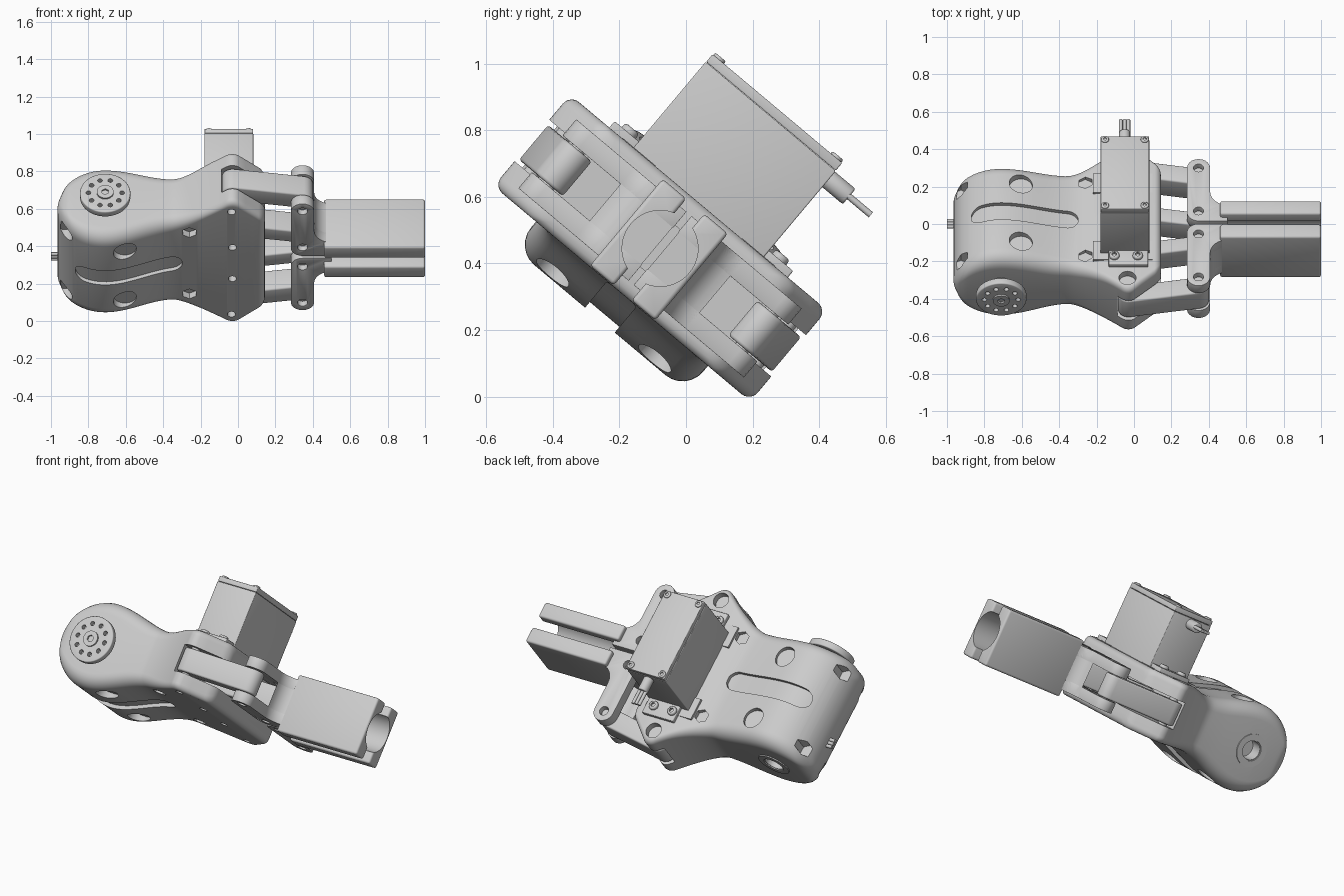
import bpy, bmesh
from math import sin, cos, pi, sqrt, radians
from mathutils import Matrix

if "Cube" in bpy.data.objects:
    bpy.data.objects.remove(bpy.data.objects["Cube"])

# Local frame: x along gripper, y across the jaws, z toward the motor
PLACE = Matrix.Rotation(radians(-40), 4, 'X') @ Matrix.Translation((0, -0.345, 0))
AXIS = {'x': Matrix.Rotation(pi / 2, 4, 'Y'), 'y': Matrix.Rotation(-pi / 2, 4, 'X'), 'z': Matrix.Identity(4)}


def finish(name, bm):
    bmesh.ops.recalc_face_normals(bm, faces=bm.faces)
    me = bpy.data.meshes.new(name)
    bm.to_mesh(me)
    bm.free()
    ob = bpy.data.objects.new(name, me)
    bpy.context.collection.objects.link(ob)
    return ob


def loft(name, rings):
    bm = bmesh.new()
    vs = [[bm.verts.new(p) for p in ring] for ring in rings]
    n = len(vs[0])
    for a, b in zip(vs, vs[1:]):
        for i in range(n):
            bm.faces.new((a[i], a[(i + 1) % n], b[(i + 1) % n], b[i]))
    bm.faces.new(vs[0])
    bm.faces.new(vs[-1])
    return finish(name, bm)


def apply_mods(ob):
    bpy.context.view_layer.objects.active = ob
    for m in list(ob.modifiers):
        bpy.ops.object.modifier_apply(modifier=m.name)


def bevel(ob, w, seg=3):
    m = ob.modifiers.new('bevel', 'BEVEL')
    m.width, m.segments, m.limit_method, m.angle_limit = w, seg, 'ANGLE', radians(40)
    apply_mods(ob)
    return ob


def prism(name, pts, z0, z1, bev=0):
    ob = loft(name, [[(x, y, z) for x, y in pts] for z in (z0, z1)])
    return bevel(ob, bev) if bev else ob


def box(name, x0, x1, y0, y1, z0, z1, bev=0):
    return prism(name, [(x0, y0), (x1, y0), (x1, y1), (x0, y1)], z0, z1, bev)


def cyl(name, c, r, depth, axis='z', n=32, bev=0):
    bm = bmesh.new()
    bmesh.ops.create_cone(bm, cap_ends=True, segments=n, radius1=r, radius2=r, depth=depth,
                          matrix=Matrix.Translation(c) @ AXIS[axis])
    ob = finish(name, bm)
    return bevel(ob, bev) if bev else ob


def cut(ob, *cutters):
    for c in cutters:
        m = ob.modifiers.new('cut', 'BOOLEAN')
        m.operation, m.solver, m.object = 'DIFFERENCE', 'EXACT', c
        apply_mods(ob)
        bpy.data.objects.remove(c)


def arc(cx, cy, r, a0, a1, n=10):
    return [(cx + r * cos(a0 + (a1 - a0) * i / n), cy + r * sin(a0 + (a1 - a0) * i / n)) for i in range(n + 1)]


def step(a, b, x):
    t = min(1, max(0, (x - a) / (b - a)))
    return t * t * (3 - 2 * t)


def edge_round(d, r):
    return r - sqrt(max(0, r * r - (r - d) ** 2)) if d < r else 0


# Main housing: barrel-shaped tail flowing into a wide hexagonal front
XC, VC, R = -0.71, 0.264, 0.255


def limits(x):
    if x < XC:
        h = max(0.012, sqrt(max(0, R * R - (x - XC) ** 2)))
        return VC - h, VC + h
    t = step(-0.71, -0.3, x)
    e = edge_round(0.145 - x, 0.035)
    lo = VC - R + (0.112 - VC + R) * t
    hi = VC + R + (0.445 - VC - R) * t + 0.025 * step(-0.32, -0.12, x)
    return lo + e, hi - e


def half_width(x):
    if x < -0.36:
        w = 0.337
    elif x < -0.06:
        w = 0.337 + 0.157 * ((x + 0.36) / 0.30) ** 1.5
    elif x < 0:
        w = 0.494 + 0.009 * (1 - ((x + 0.03) / 0.03) ** 2)
    else:
        w = 0.494 - 0.134 * x / 0.145
    return w - edge_round(x - XC + R, 0.07) - edge_round(0.145 - x, 0.03)


def section(x):
    w, (lo, hi) = half_width(x), limits(x)
    r = min(0.08 - 0.045 * step(-0.5, -0.1, x), (hi - lo) * 0.45)
    pts = []
    for i, (sy, z) in enumerate(((1, hi), (-1, hi), (-1, lo), (1, lo))):
        pts += arc(sy * (w - r), z + (-r if i < 2 else r), r, i * pi / 2, (i + 1) * pi / 2, 6)
    return [(x, y, z) for y, z in pts]


xs = [XC - R * cos(i * pi / 40) for i in range(20)] + [XC + i * 0.02 for i in range(33)]
xs += [-0.06, -0.05, -0.04, -0.03, -0.02, -0.01, 0, 0.04, 0.08, 0.109, 0.117, 0.126, 0.135, 0.141, 0.145]
body = loft('housing', [section(x) for x in xs])
cut(body, box('slot', -0.088, 0.4, -0.7, 0.7, 0.21, 0.372))

# Housing details: wavy grooves, round and hexagonal pockets
for top in (0, 1):
    s = 1 if top else -1
    rings = []
    for i in range(31):
        x = -0.585 - 0.285 * cos(pi * i / 30)
        d = min(x + 0.872, -0.298 - x)
        w = 0.058 if d > 0.058 else sqrt(0.058 ** 2 - (0.058 - d) ** 2)
        z = limits(x)[top] - s * 0.022
        rings.append([(x, -w, z), (x, w, z), (x, w, VC + s * 0.4), (x, -w, VC + s * 0.4)])
    cut(body, loft('groove', rings))
    for y in (-1, 1):
        cut(body, cyl('c', (-0.605, y * 0.2, VC + s * 0.31), 0.062, 0.2),
            cyl('c', (-0.26, y * 0.255, 0.29 + s * 0.24), 0.04, 0.2, n=6),
            cyl('c', (-0.925, y * 0.245, VC + s * 0.29), 0.04, 0.4, n=6 if top else 24),
            cyl('c', (-0.035, y * 0.425, 0.29 + s * 0.24), 0.046 if top else 0.022, 0.2, n=24))
        if not top:
            cut(body, cyl('c', (-0.03, y * 0.13, 0.05), 0.022, 0.2, n=24))
cut(body, cyl('c', (XC, 0.34, VC), 0.055, 0.16, 'y'))
ring = cyl('side_bearing_ring', (XC, 0.333, VC), 0.095, 0.02, 'y')
cut(ring, cyl('c', (XC, 0.335, VC), 0.06, 0.2, 'y'))

# Output disc on the tail with its ring of holes
horn = cyl('output_disc', (XC, -0.385, VC), 0.135, 0.04, 'y', 48, 0.006)
for i in range(10):
    a = i * pi / 5
    cut(horn, cyl('c', (XC + 0.09 * cos(a), -0.4, VC + 0.09 * sin(a)), 0.013, 0.05, 'y', 12))
cyl('output_disc_neck', (XC, -0.35, VC), 0.1, 0.05, 'y')
hub = cyl('output_hub', (XC, -0.40, VC), 0.045, 0.03, 'y')
cut(hub, cyl('c', (XC, -0.415, VC), 0.02, 0.04, 'y', 6))

# Parallel links, jaw forks and jaws, mirrored to both sides
for s, side in ((1, 'right'), (-1, 'left')):
    for label, y0, y1, r in (('outer', 0.44, 0.38, 0.056), ('inner', 0.14, 0.08, 0.046)):
        pts = arc(-0.03, y0, r, pi / 2 - 0.16, 3 * pi / 2 - 0.16) + arc(0.345, y1, r, -pi / 2 - 0.16, pi / 2 - 0.16)
        prism(f'{side}_{label}_link', [(x, s * y) for x, y in pts], 0.222, 0.358, 0.01)
        cyl(f'{side}_{label}_base_pin', (-0.03, s * y0, 0.29), 0.025, 0.26, n=20)
        cyl(f'{side}_{label}_jaw_pin', (0.345, s * y1, 0.29), 0.024, 0.21, n=20)
    fork = arc(0.345, 0.38, 0.062, 0, pi) + arc(0.345, 0.072, 0.062, pi, 3 * pi / 2)
    fork += [(0.5, 0.01)] + arc(0.5, 0.215, 0.093, -pi / 2, -pi, 6)
    for z0, z1 in ((0.155, 0.218), (0.362, 0.425)):
        f = prism(f'{side}_jaw_fork', [(x, s * y) for x, y in fork], z0, z1)
        cut(f, *[cyl('c', (0.345, s * y, 0.291), 0.027, 0.4, n=18) for y in (0.38, 0.08)])
        bevel(f, 0.006, 2)
    neck = [(0.405, 0.012), (0.5, 0.012)] + arc(0.5, 0.215, 0.093, -pi / 2, -pi, 6)
    prism(f'{side}_jaw_neck', [(x, s * y) for x, y in neck], 0.16, 0.42)
    jaw = box(f'{side}_jaw', 0.46, 1.0, s * 0.035, s * 0.128, 0.115, 0.455, 0.012)
    cut(jaw, cyl('c', (0.8, 0, 0.29), 0.114, 0.6, 'x', 64))

# Motor with flanges, cap, corner screws and cable
box('motor_body', -0.18, 0.082, -0.255, 0.255, 0.38, 0.807, 0.004)
box('motor_cap', -0.179, 0.081, -0.254, 0.254, 0.808, 0.838, 0.004)
for y in (-1, 1):
    a, b = sorted((y * 0.24, y * 0.35))
    fl = box('motor_flange', -0.135, 0.075, a, b, 0.45, 0.495, 0.005)
    box('motor_seat', -0.22, 0.1, *sorted((y * 0.17, y * 0.3)), 0.4, 0.472)
    for x in (-0.105, 0.02):
        sc = cyl('flange_screw', (x, y * 0.295, 0.498), 0.027, 0.03, n=24, bev=0.01)
        cut(sc, cyl('c', (x, y * 0.295, 0.514), 0.014, 0.03, n=6))
    for x in (-0.155, 0.057):
        sc = cyl('cap_screw', (x, y * 0.23, 0.837), 0.021, 0.02, n=24, bev=0.005)
        cut(sc, cyl('c', (x, y * 0.23, 0.85), 0.01, 0.02, n=6))
cyl('cable_boot', (-0.05, 0.29, 0.774), 0.03, 0.09, 'y', bev=0.006)
for i in (-1, 0, 1):
    cyl('motor_wire', (-0.05 + i * 0.02, 0.36, 0.774), 0.01, 0.12, 'y', 12)
    cyl('tail_wire', (-0.95, 0.125 + i * 0.02, VC), 0.01, 0.1, 'x', 12)

# Tilt into place, smooth and rest on the ground
bpy.ops.object.select_all(action='SELECT')
bpy.context.view_layer.objects.active = body
obs = list(bpy.data.objects)
for o in obs:
    o.data.transform(PLACE)
low = min(v.co.z for o in obs for v in o.data.vertices)
for o in obs:
    o.data.transform(Matrix.Translation((0, 0, -low)))
bpy.ops.object.shade_smooth_by_angle(angle=radians(32))
